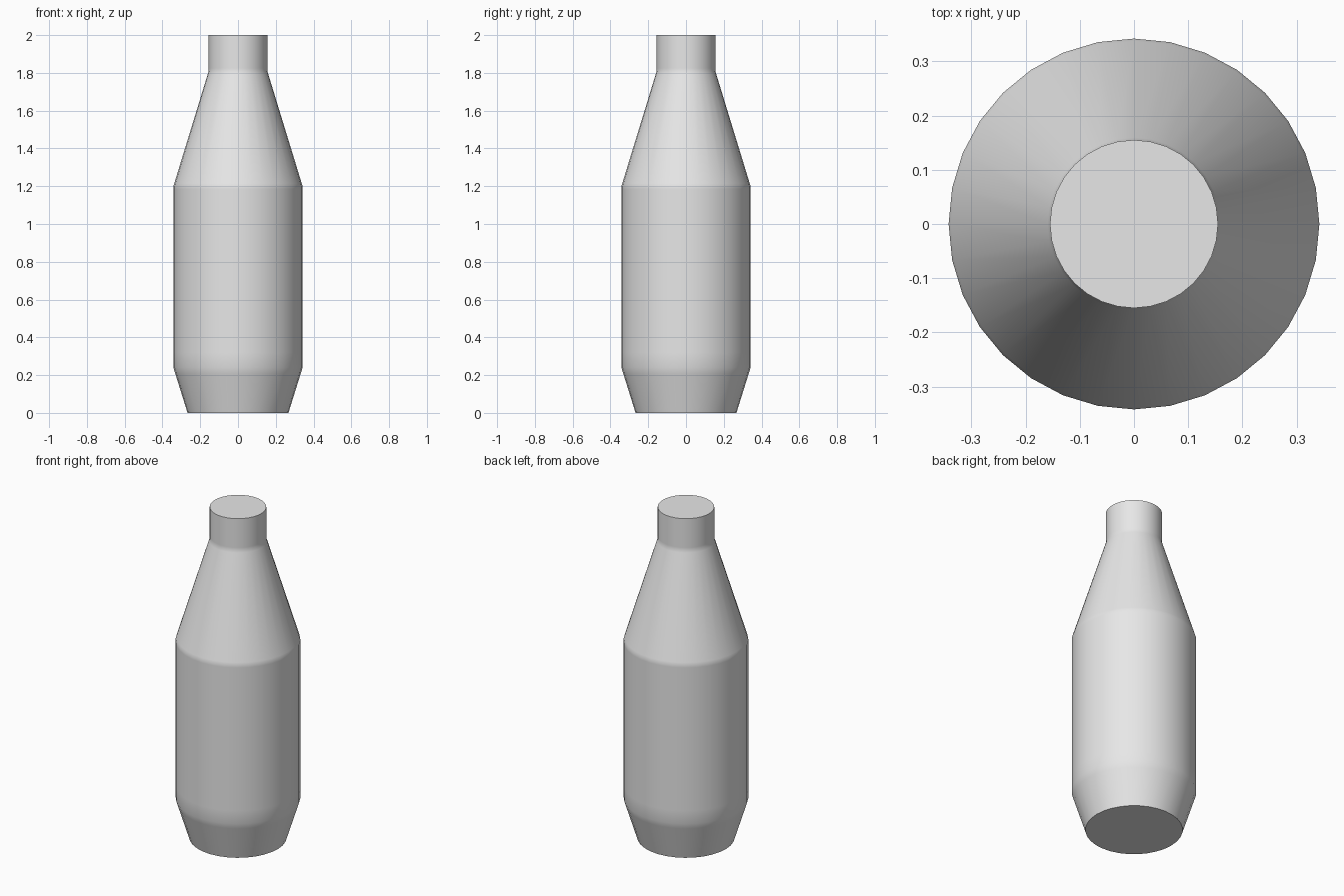
import bpy, bmesh, math
from mathutils import Vector

cube = bpy.data.objects.get("Cube")
if cube:
    bpy.data.objects.remove(cube, do_unlink=True)

SIDES = 32

# Main silhouette corners (radius, height), with how far each blend reaches below and above
corners = [
    (0.267, 0.0, 0, 0),
    (0.342, 0.24, 0.035, 0.08),
    (0.342, 1.2, 0.015, 0.015),
    (0.155, 1.81, 0.015, 0.015),
    (0.155, 2.0, 0, 0),
]


def toward(a, b, dist):
    """Point on the line from a towards b at the given distance."""
    return a + (b - a).normalized() * dist


# Profile with holding rings beside each corner, so the walls shade evenly
points = [Vector(c[:2]) for c in corners]
profile = []
for i, (_, _, below, above) in enumerate(corners):
    if below:
        profile.append(toward(points[i], points[i - 1], below))
    profile.append(points[i])
    if above:
        profile.append(toward(points[i], points[i + 1], above))

# Turn the profile into a closed bottle
bm = bmesh.new()
rings = []
for radius, height in profile:
    ring = []
    for s in range(SIDES):
        a = math.tau * s / SIDES
        ring.append(bm.verts.new((radius * math.cos(a), radius * math.sin(a), height)))
    rings.append(ring)
for low, high in zip(rings, rings[1:]):
    for s in range(SIDES):
        n = (s + 1) % SIDES
        bm.faces.new((low[s], low[n], high[n], high[s]))
bm.faces.new(rings[0][::-1])
bm.faces.new(rings[-1])

mesh = bpy.data.meshes.new("bottle")
bm.to_mesh(mesh)
bm.free()
bottle = bpy.data.objects.new("bottle", mesh)
bpy.context.collection.objects.link(bottle)

# Plain grey material
grey = bpy.data.materials.new("light grey")
grey.use_nodes = True
colour = (0.8, 0.8, 0.8, 1)
grey.diffuse_color = colour
grey.node_tree.nodes["Principled BSDF"].inputs["Base Color"].default_value = colour
mesh.materials.append(grey)

# Smooth walls, sharp rims
bpy.ops.object.select_all(action="DESELECT")
bottle.select_set(True)
bpy.context.view_layer.objects.active = bottle
bpy.ops.object.shade_smooth_by_angle(angle=math.radians(30))
